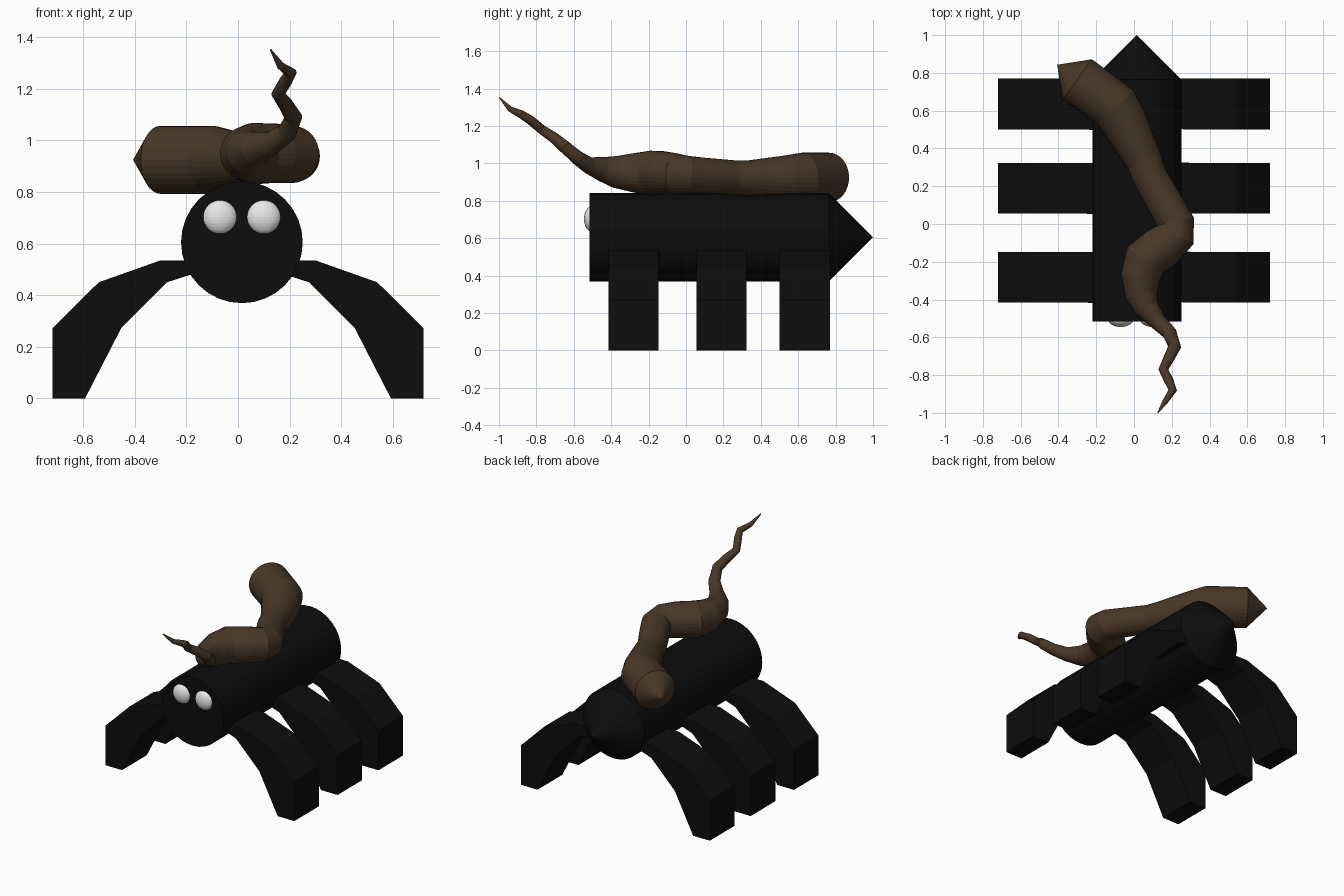
import bpy, bmesh, math
from mathutils import Vector

cube = bpy.data.objects.get("Cube")
if cube:
    bpy.data.objects.remove(cube, do_unlink=True)


def material(name, rgb, rough=0.8):
    m = bpy.data.materials.new(name)
    m.use_nodes = True
    m.diffuse_color = (*rgb, 1)
    bsdf = m.node_tree.nodes["Principled BSDF"]
    bsdf.inputs["Base Color"].default_value = (*rgb, 1)
    bsdf.inputs["Roughness"].default_value = rough
    return m


black = material("black", (0.004, 0.004, 0.004))
brown = material("brown", (0.068, 0.039, 0.020))
white = material("white", (0.8, 0.8, 0.8))


def finish(name, bm, mat):
    bmesh.ops.recalc_face_normals(bm, faces=bm.faces)
    me = bpy.data.meshes.new(name)
    bm.to_mesh(me)
    bm.free()
    me.materials.append(mat)
    ob = bpy.data.objects.new(name, me)
    bpy.context.collection.objects.link(ob)
    return ob


def tube(name, stations, mat, start_tip=None, end_tip=None, sides=32):
    """Skin rings of (x, y, z, radius); each end is a flat cap or a cone."""
    bm = bmesh.new()
    pts = [Vector(s[:3]) for s in stations]
    rings = []
    for i, p in enumerate(pts):
        before = (p - pts[i - 1]).normalized() if i else Vector()
        after = (pts[i + 1] - p).normalized() if i + 1 < len(pts) else Vector()
        along = (before + after).normalized()
        side = along.cross(Vector((0, 0, 1))).normalized()
        up = side.cross(along)
        ring = []
        for k in range(sides):
            a = math.tau * k / sides
            ring.append(bm.verts.new(p + (side * math.cos(a) + up * math.sin(a)) * stations[i][3]))
        rings.append(ring)
    for a, b in zip(rings, rings[1:]):
        for k in range(sides):
            n = (k + 1) % sides
            bm.faces.new((a[k], a[n], b[n], b[k]))
    for ring, tip in ((rings[0], start_tip), (rings[-1], end_tip)):
        if tip:
            v = bm.verts.new(tip)
            for k in range(sides):
                bm.faces.new((ring[k], ring[(k + 1) % sides], v))
        else:
            bm.faces.new(ring)
    return finish(name, bm, mat)


# Body: a drum with a pointed rear
tube("body", [(0.015, -0.515, 0.605, 0.236), (0.015, 0.765, 0.605, 0.236)],
     black, end_tip=(0.015, 1.0, 0.605))

# Eyes: shallow domes on the front face
for name, x in (("right_eye", -0.07), ("left_eye", 0.10)):
    bm = bmesh.new()
    bmesh.ops.create_uvsphere(bm, u_segments=32, v_segments=16, radius=0.067)
    eye = finish(name, bm, white)
    eye.location = (x, -0.505, 0.703)
    eye.scale.y = 0.6

# Legs: one bent profile, given depth along y
leg_profile = [(0.12, 0.535), (0.30, 0.535), (0.54, 0.45), (0.72, 0.272), (0.72, 0),
               (0.593, 0), (0.453, 0.272), (0.275, 0.45), (0.12, 0.50)]


def leg(name, sign, y):
    bm = bmesh.new()
    sheets = []
    for half in (-0.134, 0.134):
        sheets.append([bm.verts.new((sign * x, y + half + (0.006 * sign if x < 0.2 else 0), z))
                       for x, z in leg_profile])
    n = len(leg_profile)
    a, b = sheets
    for k in range(n):
        m = (k + 1) % n
        bm.faces.new((a[k], a[m], b[m], b[k]))
    for sheet in sheets:
        bm.faces.new(sheet)
    finish(name, bm, black)


for place, y in (("front", -0.281), ("middle", 0.19), ("rear", 0.635)):
    leg(place + "_left_leg", 1, y)
    leg(place + "_right_leg", -1, y)

# Twisting horn lying along the back, tapering to a raised tip
horn = [
    (-0.30, 0.765, 0.925, 0.132), (-0.10, 0.62, 0.925, 0.132),
    (-0.045, 0.53, 0.92, 0.122), (0.055, 0.33, 0.92, 0.096),
    (0.085, 0.25, 0.925, 0.092), (0.17, 0.10, 0.935, 0.095),
    (0.22, 0.01, 0.94, 0.10), (0.215, -0.06, 0.945, 0.11),
    (0.15, -0.12, 0.95, 0.115), (0.06, -0.19, 0.95, 0.118),
    (0.035, -0.28, 0.95, 0.105), (0.04, -0.38, 0.955, 0.085),
    (0.07, -0.45, 0.97, 0.065), (0.13, -0.52, 0.99, 0.045),
    (0.19, -0.58, 1.03, 0.038), (0.215, -0.65, 1.09, 0.034),
    (0.185, -0.71, 1.14, 0.029), (0.155, -0.77, 1.18, 0.025),
    (0.185, -0.83, 1.23, 0.025), (0.205, -0.88, 1.262, 0.022),
    (0.165, -0.94, 1.29, 0.015), (0.127, -0.998, 1.352, 0.003)]
tube("horn", horn, brown, start_tip=(-0.407, 0.843, 0.925))
